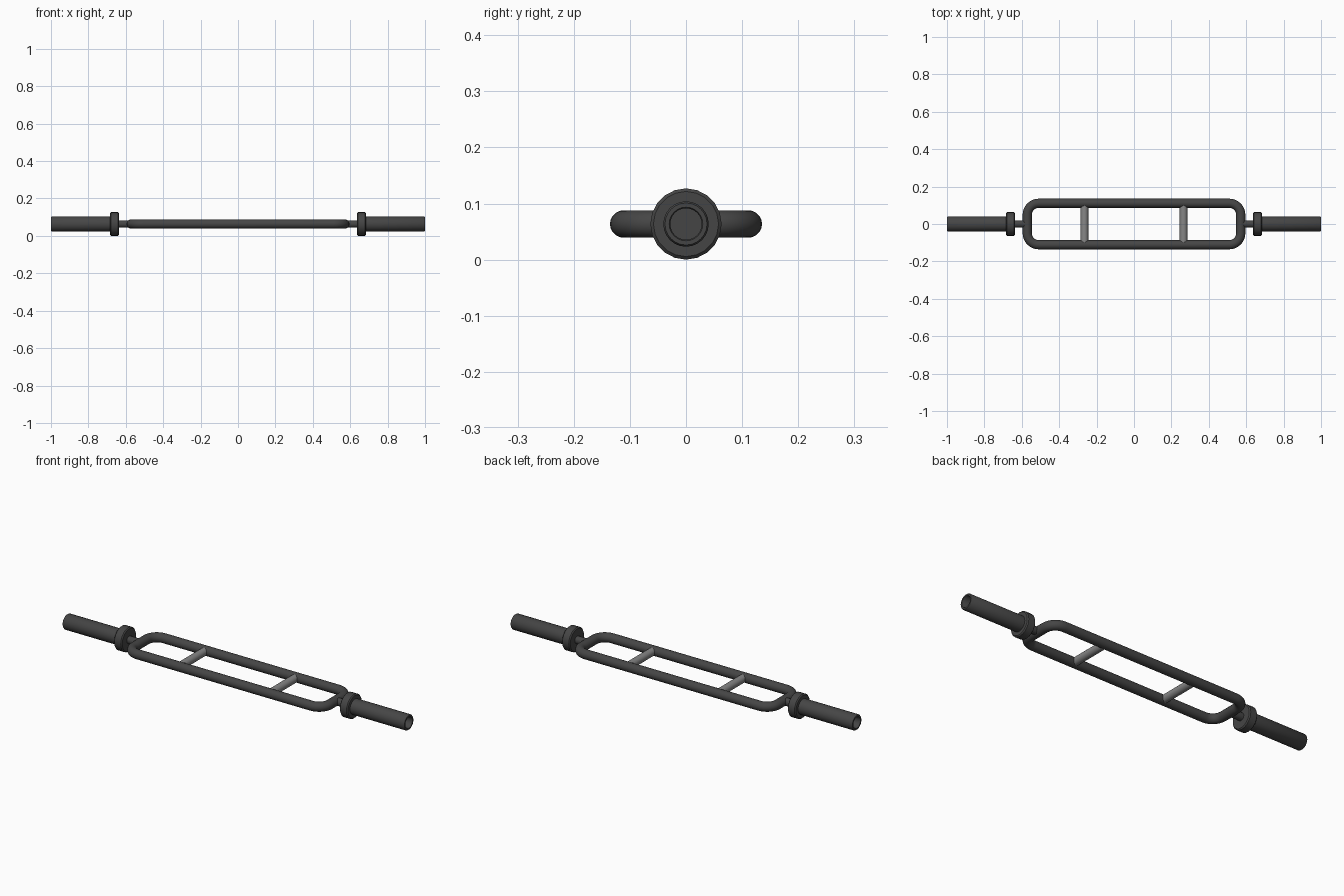
import bpy, math
from math import pi, cos, sin

if "Cube" in bpy.data.objects:
    bpy.data.objects.remove(bpy.data.objects["Cube"])

Z = 0.0635


def material(name, c):
    m = bpy.data.materials.new(name)
    m.diffuse_color = (c, c, c, 1)
    m.use_nodes = True
    m.node_tree.nodes["Principled BSDF"].inputs["Base Color"].default_value = m.diffuse_color
    return m


black = material("black_steel", 0.06)
steel = material("bare_steel", 0.24)


def make_mesh(name, verts, faces, mat, angle=40):
    me = bpy.data.meshes.new(name)
    me.from_pydata(verts, [], faces)
    me.materials.append(mat)
    ob = bpy.data.objects.new(name, me)
    bpy.context.collection.objects.link(ob)
    bpy.ops.object.select_all(action='DESELECT')
    ob.select_set(True)
    bpy.context.view_layer.objects.active = ob
    bpy.ops.object.mode_set(mode='EDIT')
    bpy.ops.mesh.select_all(action='SELECT')
    bpy.ops.mesh.normals_make_consistent(inside=False)
    bpy.ops.object.mode_set(mode='OBJECT')
    bpy.ops.object.shade_smooth_by_angle(angle=math.radians(angle))
    return ob


def lathe_x(name, profile, side, n, mat):
    """Revolve a closed (x, radius) loop around the bar axis."""
    verts = [(side * x, r * cos(2 * pi * k / n), Z + r * sin(2 * pi * k / n))
             for x, r in profile for k in range(n)]
    m = len(profile)
    faces = [(i * n + k, i * n + (k + 1) % n,
              (i + 1) % m * n + (k + 1) % n, (i + 1) % m * n + k)
             for i in range(m) for k in range(n)]
    return make_mesh(name, verts, faces, mat)


def rod(name, loc, rot, radius, length, mat, n=20):
    bpy.ops.mesh.primitive_cylinder_add(vertices=n, radius=radius, depth=length,
                                        location=loc, rotation=rot)
    ob = bpy.context.object
    ob.name = name
    ob.data.materials.append(mat)
    bpy.ops.object.shade_smooth_by_angle(angle=math.radians(40))


# Rounded rectangular tube frame
HX, HY, CR, TR, STEPS, N = 0.571, 0.111, 0.062, 0.0245, 8, 20
path = []
for q, (sx, sy) in enumerate([(1, 1), (-1, 1), (-1, -1), (1, -1)]):
    for s in range(STEPS + 1):
        a = (q + s / STEPS) * pi / 2
        path.append((sx * (HX - CR), sy * (HY - CR), a))
verts = [(cx + (CR + TR * cos(2 * pi * k / N)) * cos(a),
          cy + (CR + TR * cos(2 * pi * k / N)) * sin(a),
          Z + TR * sin(2 * pi * k / N))
         for cx, cy, a in path for k in range(N)]
M = len(path)
faces = [(i * N + k, i * N + (k + 1) % N,
          (i + 1) % M * N + (k + 1) % N, (i + 1) % M * N + k)
         for i in range(M) for k in range(N)]
make_mesh("frame", verts, faces, black)

for side, label in ((-1, "left"), (1, "right")):
    # Cross grip
    rod(label + "_grip", (side * 0.265, 0, Z), (pi / 2, 0, 0), 0.0205, 0.215, steel)
    # Neck joining frame and collar
    rod(label + "_neck", (side * 0.62, 0, Z), (0, pi / 2, 0), 0.02, 0.10, black)
    # Collar with softened rims
    lathe_x(label + "_collar",
            [(0.637, 0.0005), (0.637, 0.058), (0.642, 0.0635), (0.679, 0.0635),
             (0.684, 0.058), (0.684, 0.0005)], side, 20, black)
    # Hollow plate sleeve
    lathe_x(label + "_sleeve",
            [(0.67, 0.0405), (0.996, 0.0405), (1.0, 0.0375), (1.0, 0.030),
             (0.997, 0.028), (0.67, 0.028)], side, 24, black)
